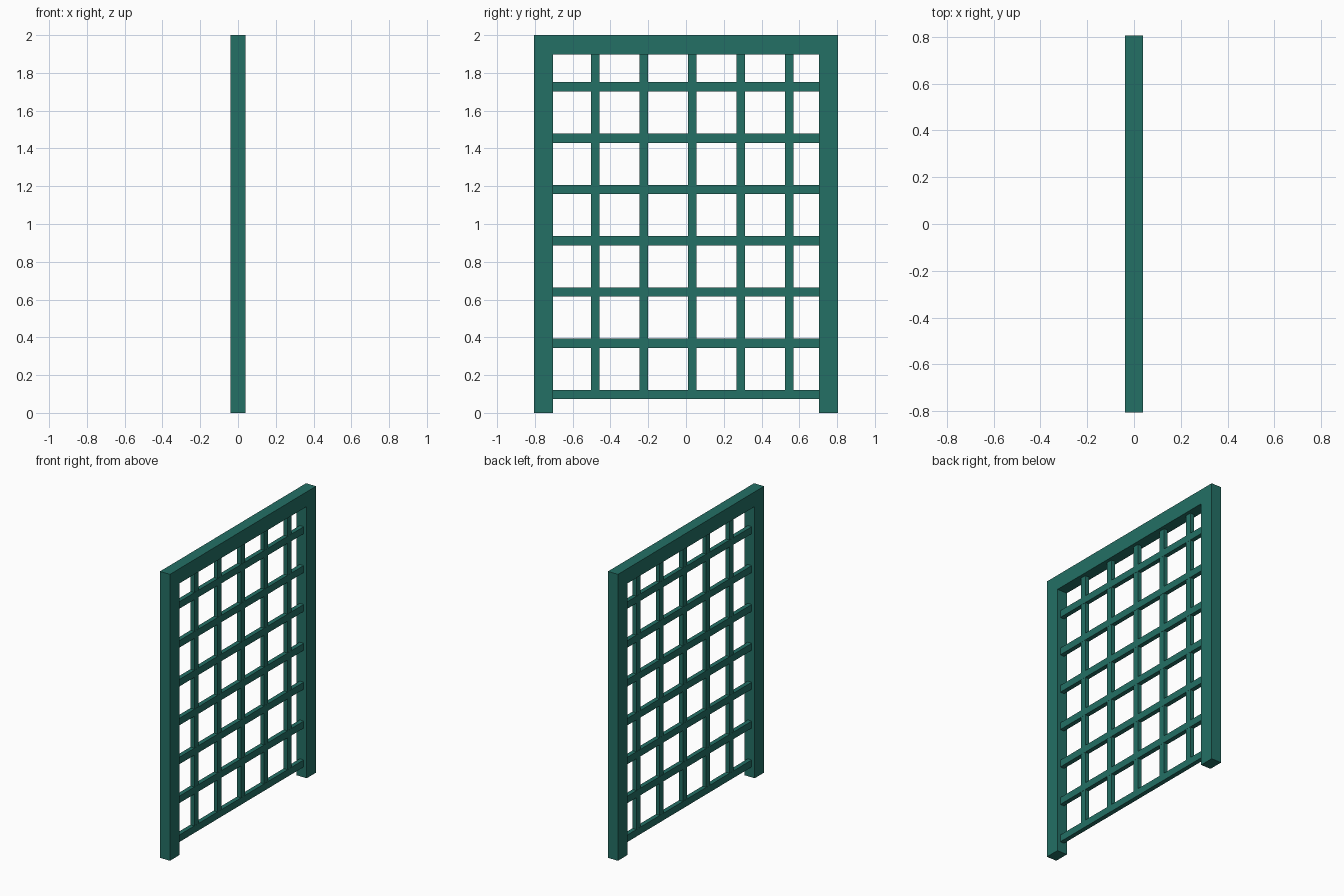
import bpy, bmesh

if "Cube" in bpy.data.objects:
    bpy.data.objects.remove(bpy.data.objects["Cube"])

green = bpy.data.materials.new("dark teal paint")
green.diffuse_color = (0.017, 0.16, 0.13, 1)
green.use_nodes = True
green.node_tree.nodes["Principled BSDF"].inputs["Base Color"].default_value = green.diffuse_color


def finish(name, bm):
    bmesh.ops.recalc_face_normals(bm, faces=bm.faces)
    mesh = bpy.data.meshes.new(name)
    bm.to_mesh(mesh)
    bm.free()
    mesh.materials.append(green)
    obj = bpy.data.objects.new(name, mesh)
    bpy.context.collection.objects.link(obj)


def bar(name, half_x, y0, y1, z0, z1):
    bm = bmesh.new()
    bmesh.ops.create_cube(bm, size=1)
    for v in bm.verts:
        v.co.x *= 2 * half_x
        v.co.y = y1 if v.co.y > 0 else y0
        v.co.z = z1 if v.co.z > 0 else z0
    finish(name, bm)


# Outer frame: two posts and a top beam as one arch profile
W, IN, H, TOP, D = 0.806, 0.703, 2.0, 1.897, 0.0385
bm = bmesh.new()
profile = [(-W, 0), (-W, H), (W, H), (W, 0), (IN, 0), (IN, TOP), (-IN, TOP), (-IN, 0)]
face = bm.faces.new([bm.verts.new((-D, y, z)) for y, z in profile])
ext = bmesh.ops.extrude_face_region(bm, geom=[face])
verts = [g for g in ext["geom"] if isinstance(g, bmesh.types.BMVert)]
bmesh.ops.translate(bm, verts=verts, vec=(2 * D, 0, 0))
finish("outer_frame", bm)

# Horizontal slats
for i in range(7):
    z = 0.097 + 0.2715 * i
    bar(f"horizontal_slat_{i + 1}", 0.0155, -IN, IN, z - 0.0245, z + 0.0245)

# Vertical slats, slightly thinner, running from the lowest slat to the beam
for i in range(5):
    y = -0.481 + 0.257 * i
    bar(f"vertical_slat_{i + 1}", 0.0145, y - 0.022, y + 0.022, 0.1, TOP)
